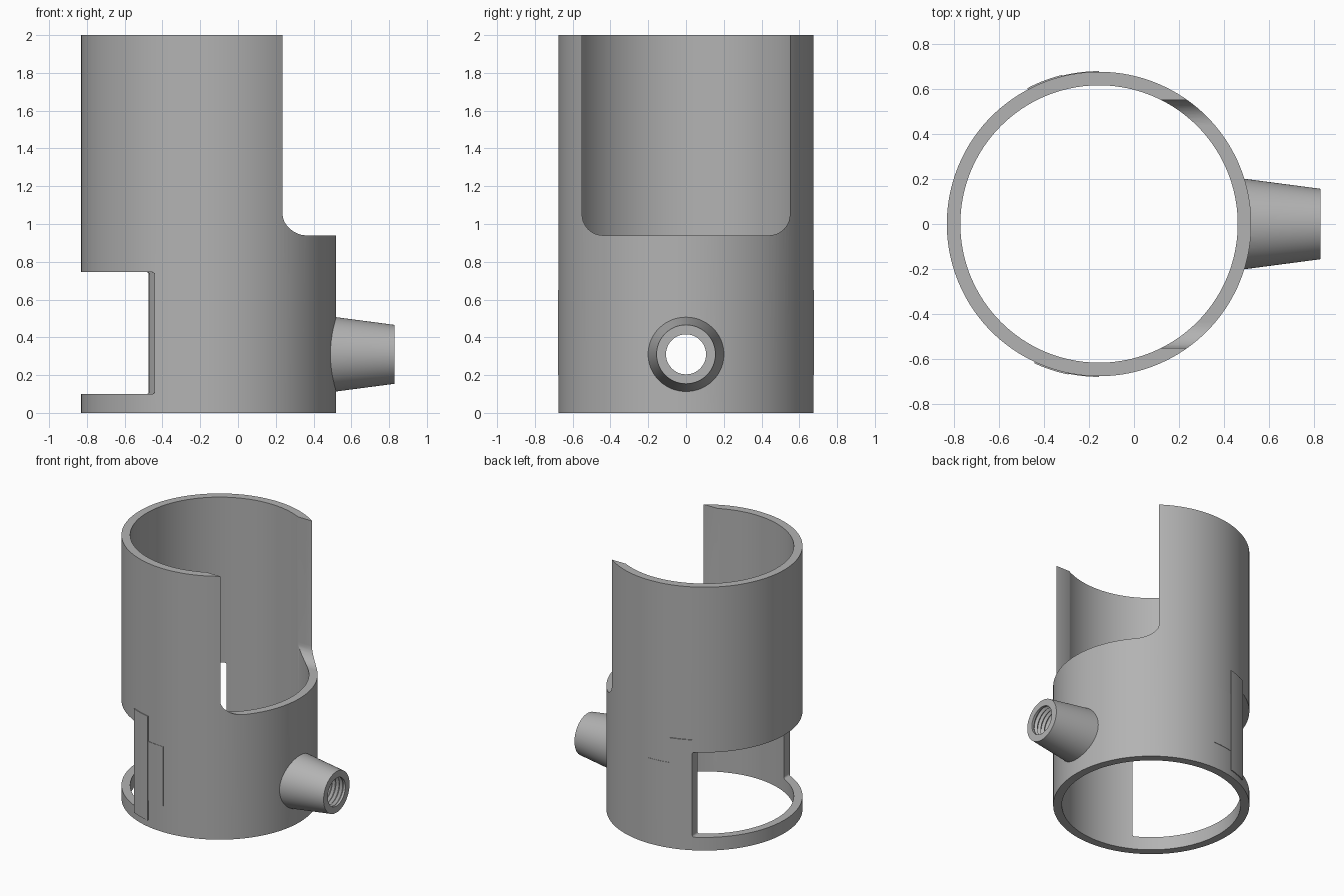
import bpy, bmesh, math
from mathutils import Vector, Matrix

if "Cube" in bpy.data.objects:
    bpy.data.objects.remove(bpy.data.objects["Cube"])

CX, R_OUT, R_IN, NOZZLE_Z = -0.155, 0.675, 0.615, 0.31

grey = bpy.data.materials.new("plain_grey")
grey.use_nodes = True
grey.diffuse_color = (0.45, 0.45, 0.45, 1)
grey.node_tree.nodes["Principled BSDF"].inputs["Base Color"].default_value = grey.diffuse_color


def finish(name, bm):
    bmesh.ops.recalc_face_normals(bm, faces=bm.faces[:])
    mesh = bpy.data.meshes.new(name)
    bm.to_mesh(mesh)
    bm.free()
    mesh.materials.append(grey)
    obj = bpy.data.objects.new(name, mesh)
    bpy.context.collection.objects.link(obj)
    return obj


def prism(name, bottom, top):
    """Solid between two matching outlines."""
    bm = bmesh.new()
    a = [bm.verts.new(p) for p in bottom]
    b = [bm.verts.new(p) for p in top]
    bm.faces.new(a)
    bm.faces.new(b)
    for i in range(len(a)):
        j = (i + 1) % len(a)
        bm.faces.new((a[i], a[j], b[j], b[i]))
    return finish(name, bm)


def lathe(name, profile, segments, matrix):
    """Capped solid of revolution from (radius, height) pairs."""
    bm = bmesh.new()
    rings = []
    for r, h in profile:
        angles = [2 * math.pi * i / segments for i in range(segments)]
        rings.append([bm.verts.new((r * math.cos(t), r * math.sin(t), h)) for t in angles])
    for lo, hi in zip(rings, rings[1:]):
        for i in range(segments):
            j = (i + 1) % segments
            bm.faces.new((lo[i], lo[j], hi[j], hi[i]))
    bm.faces.new(rings[0])
    bm.faces.new(rings[-1])
    bm.transform(matrix)
    return finish(name, bm)


def rounded_rect(u0, u1, v0, v1, r, steps=10):
    points = []
    corners = ((u1 - r, v1 - r), (u0 + r, v1 - r), (u0 + r, v0 + r), (u1 - r, v0 + r))
    for k, (u, v) in enumerate(corners):
        for i in range(steps + 1):
            t = math.pi / 2 * (k + i / steps)
            points.append((u + r * math.cos(t), v + r * math.sin(t)))
    return points


def boolean(target, tool, operation):
    mod = target.modifiers.new(operation, 'BOOLEAN')
    mod.operation, mod.solver, mod.object = operation, 'EXACT', tool
    graph = bpy.context.evaluated_depsgraph_get()
    mesh = bpy.data.meshes.new_from_object(target.evaluated_get(graph))
    target.modifiers.clear()
    target.data = mesh
    bpy.data.objects.remove(tool)


def wall_pad(name, side, x0, x1, z0, z1, lift):
    """Thin curved pad lying on the outer wall."""
    outer, inner = [], []
    for i in range(13):
        x = x0 + (x1 - x0) * i / 12 - CX
        d = Vector((x, side * math.sqrt(R_OUT ** 2 - x * x))).normalized()
        outer.append(d * (R_OUT + lift))
        inner.append(d * (R_OUT - 0.02))
    loop = outer + inner[::-1]
    return prism(name, [(p.x + CX, p.y, z0) for p in loop], [(p.x + CX, p.y, z1) for p in loop])


# Tube body
upright = Matrix.Translation((CX, 0, 0))
sideways = Matrix.Translation((0, 0, NOZZLE_Z)) @ Matrix.Rotation(math.pi / 2, 4, 'Y')
body = lathe("tube_body", [(R_OUT, 0), (R_OUT, 2)], 160, upright)

# Tapered side nozzle
nozzle = lathe("nozzle", [(0.205, 0.35), (0.202, 0.48), (0.19, 0.57), (0.156, 0.828)], 64, sideways)
boolean(body, nozzle, 'UNION')

# Bore
bore = lathe("bore", [(R_IN, -0.1), (R_IN, 2.1)], 160, upright)
boolean(body, bore, 'DIFFERENCE')

# Threaded nozzle hole
thread = [(0.106, 0.3)]
for i in range(10):
    h = 0.5 + 0.031 * i
    thread += [(0.106, h), (0.122, h + 0.015)]
thread += [(0.106, 0.81), (0.106, 0.9)]
boolean(body, lathe("thread", thread, 48, sideways), 'DIFFERENCE')

# Tall opening above the nozzle, with rounded lower corners
rect = rounded_rect(-0.55, 0.55, 0.94, 2.4, 0.11)
opening = prism("opening", [(CX, y, z) for y, z in rect], [(1, y, z) for y, z in rect])
boolean(body, opening, 'DIFFERENCE')

# Low window on the opposite side
rect = rounded_rect(-1.2, -0.455, 0.1, 0.745, 0.015, 4)
window = prism("window", [(x + 0.017, -0.7, z) for x, z in rect], [(x - 0.017, 0.7, z) for x, z in rect])
boolean(body, window, 'DIFFERENCE')

# Raised pads beside the window
pads = []
for side, label, edge, step in ((-1, "front", -0.44, -0.29), (1, "back", -0.47, -0.32)):
    pads.append(wall_pad(label + "_edge_pad", side, edge, step, 0.05, 0.84, 0.006))
    pads.append(wall_pad(label + "_thin_pad", side, step, CX, 0.2, 0.65, 0.003))

for obj in [body] + pads:
    bpy.ops.object.select_all(action='DESELECT')
    obj.select_set(True)
    bpy.context.view_layer.objects.active = obj
    bpy.ops.object.shade_smooth_by_angle(angle=math.radians(30))
